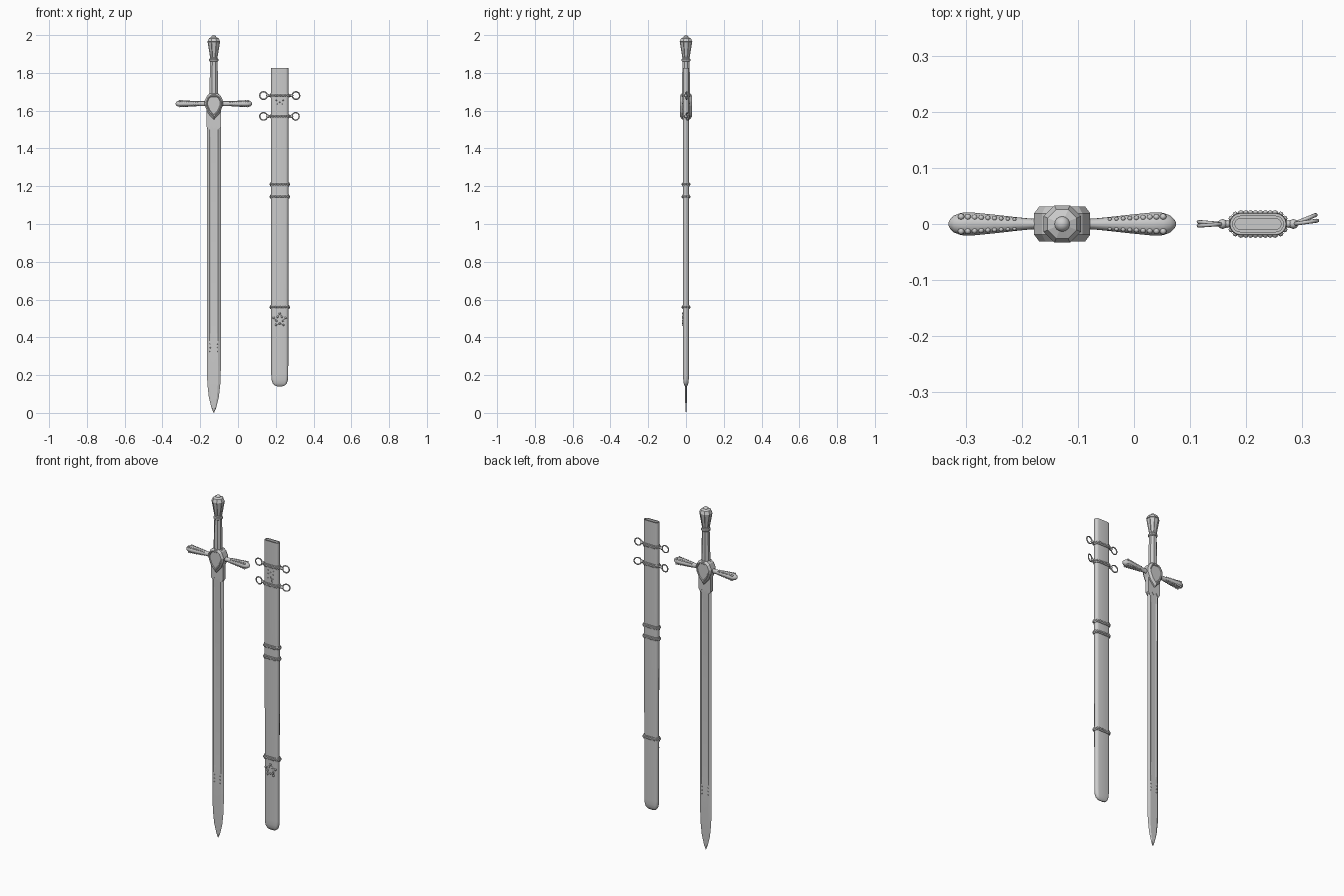
import bpy, bmesh
from math import sin, cos, pi, radians
from mathutils import Vector, Matrix

if "Cube" in bpy.data.objects:
    bpy.data.objects.remove(bpy.data.objects["Cube"])

SX, BX, GZ = -0.128, 0.221, 1.637   # sword axis, scabbard axis, guard height


def finish(name, bm, smooth=True, angle=35):
    bmesh.ops.recalc_face_normals(bm, faces=bm.faces)
    me = bpy.data.meshes.new(name)
    bm.to_mesh(me)
    bm.free()
    ob = bpy.data.objects.new(name, me)
    bpy.context.collection.objects.link(ob)
    if smooth:
        bpy.ops.object.select_all(action='DESELECT')
        ob.select_set(True)
        bpy.context.view_layer.objects.active = ob
        bpy.ops.object.shade_smooth_by_angle(angle=radians(angle))
    return ob


def skin(bm, rings, closed=False):
    """Bridge equal-length rings of points; cap the ends unless closed."""
    vs = [[bm.verts.new(p) for p in r] for r in rings]
    n = len(vs[0])
    pairs = list(zip(vs, vs[1:])) + ([(vs[-1], vs[0])] if closed else [])
    side = [bm.faces.new((a[i], a[(i + 1) % n], b[(i + 1) % n], b[i]))
            for a, b in pairs for i in range(n)]
    if not closed:
        bm.faces.new(vs[0][::-1])
        bm.faces.new(vs[-1])
    return side


def loft(name, rings, smooth=True, closed=False, angle=35):
    bm = bmesh.new()
    skin(bm, rings, closed)
    return finish(name, bm, smooth, angle)


def oval(cx, rx, ry, z, n=8):
    return [(cx + rx * cos(2 * pi * (i + .5) / n), ry * sin(2 * pi * (i + .5) / n), z) for i in range(n)]


def slot(a, b, z, n=8):
    """Rounded bar outline of half-width a and half-depth b."""
    pts = []
    for s, start in ((1, -pi / 2), (-1, pi / 2)):
        for i in range(n + 1):
            t = start + pi * i / n
            pts.append((BX + s * (a - b) + b * cos(t), b * sin(t), z))
    return pts


def beads(name, spots):
    bm = bmesh.new()
    for p, r in spots:
        bmesh.ops.create_uvsphere(bm, u_segments=8, v_segments=6, radius=r, matrix=Matrix.Translation(p))
    return finish(name, bm, angle=80)


def star_points(cx, cz, y, r, inner):
    return [(cx + (r if i % 2 == 0 else inner) * sin(pi * i / 5), y,
             cz + (r if i % 2 == 0 else inner) * cos(pi * i / 5)) for i in range(10)]


# blade: edge, bevel ridge and fuller, tapering to the tip
def blade_ring(z, w, t, f):
    half = [(w, 0), (w * .62, t), (w * .4, t - f), (0, t - f)]
    right = half[:0:-1]
    p = [(x, -y) for x, y in half[::-1]]
    p += [(x, y) for x, y in half[1:]]
    p += [(-x, y) for x, y in right[1:]] + [(-w, 0)] + [(-x, -y) for x, y in half[1:3]]
    return [(SX + x, y, z) for x, y in p]


loft("blade", [blade_ring(*s) for s in (
    (0, .001, .0008, 0), (.025, .012, .003, 0), (.08, .026, .005, 0), (.15, .034, .006, 0),
    (.23, .037, .007, 0), (.38, .037, .008, 0), (.42, .037, .008, .003),
    (1.46, .037, .009, .003), (1.50, .037, .009, 0), (1.62, .037, .009, 0))], angle=10)

# collar wrapping the blade under the guard
collar = [(-.039, 1.62), (.039, 1.62), (.039, 1.515), (.028, 1.50), (.014, 1.52), (0, 1.505),
          (-.014, 1.52), (-.028, 1.50), (-.039, 1.515)]
loft("blade_collar", [[(SX + x, y, z) for x, z in collar] for y in (-.011, .011)], False)
beads("blade_studs", [((SX + x, s * .008, z), .003) for s in (-1, 1) for x in (-.019, .019)
                      for z in (.325, .345, .365)])

# shield-shaped guard block with a recessed panel on both faces
right = [(0, -.085), (.03, -.052), (.047, -.012), (.05, .012), (.036, .042), (.022, .053)]
shield = right + [(-x, z) for x, z in right[:0:-1]]
loft("guard_block", [[(SX + x * k, y, GZ + z * k) for x, z in shield] for y, k in (
    (-.027, .68), (-.031, .74), (-.031, .82), (-.019, 1), (.019, 1), (.031, .82), (.031, .74), (.027, .68))], False)

# guard arms with two tapering rows of beads on top and underneath
for s, side in ((-1, "left"), (1, "right")):
    rings = []
    for d, hy, hz in ((.03, .011, .014), (.055, .0095, .013), (.08, .012, .013), (.12, .0165, .015),
                      (.16, .0205, .018), (.18, .02, .018), (.193, .015, .014), (.2, .008, .008), (.203, .002, .002)):
        rings.append([(SX + s * d, hy * cos(pi * i / 8), GZ + hz * sin(pi * i / 8)) for i in range(16)])
    loft("guard_arm_" + side, rings)
    beads("guard_beads_" + side, [((SX + s * (.085 + .095 * t), u * (.0085 + .0045 * t), GZ + v * (.0095 + .004 * t)),
                                   .0035 + .0025 * t) for t in (i / 8 for i in range(9))
                                  for u in (-1, 1) for v in (-1, 1)])

# faceted grip with collars at both ends
loft("grip", [oval(SX, r, r * .95, z) for z, r in ((1.67, .025), (1.72, .0245), (1.79, .023), (1.87, .021))], False)
for name, z, r in (("grip_lower_ring", 1.682, .029), ("grip_upper_ring", 1.868, .025)):
    loft(name, [oval(SX, r * k, r * k, z + d, 16) for d, k in ((-.008, .85), (-.004, 1), (.004, 1), (.008, .85))])

# eight-sided pommel with sunken panels and a cap ball
bm = bmesh.new()
faces = skin(bm, [oval(SX, r, r, z) for z, r in ((1.87, .020), (1.88, .021), (1.965, .036), (1.983, .028), (1.989, .014))])
bmesh.ops.recalc_face_normals(bm, faces=bm.faces)
bmesh.ops.inset_individual(bm, faces=faces[8:16], thickness=.003, depth=-.003)
finish("pommel", bm, False)
bm = bmesh.new()
bmesh.ops.create_uvsphere(bm, u_segments=16, v_segments=10, radius=.014, matrix=Matrix.Translation((SX, 0, 1.986)))
finish("pommel_ball", bm)

# scabbard: hollow sleeve with a rounded foot
outer = [(.012, .003, .14), (.027, .008, .145), (.038, .012, .157), (.043, .0145, .175), (.045, .015, .20), (.046, .015, 1.825)]
loft("scabbard", [slot(*r) for r in outer] + [slot(.041, .010, 1.825), slot(.041, .010, .22)])

# bands: a moulded strip carrying a ring of beads
for k, z in enumerate((1.68, 1.57, 1.21, 1.145, .56)):
    loft("band_%d" % (k + 1), [slot(.045 + e, .014 + e, z + d) for e, d in
         ((0, -.011), (.005, -.011), (.006, -.006), (.004, 0), (.006, .006), (.005, .011), (0, .011))], closed=True)
    path = [Vector(p) for p in slot(.05, .0195, z, 6)]
    spots = []
    for a, b in zip(path, path[1:] + path[:1]):
        n = max(1, round((b - a).length / .0085))
        spots += [(a.lerp(b, i / n), .0052) for i in range(n)]
    beads("band_beads_%d" % (k + 1), spots)

# hanging rings on the two upper bands, each with a small knob
for z, name, turns in ((1.68, "upper", (-4, 8)), (1.57, "lower", (5, 22))):
    for s, turn in zip((-1, 1), turns):
        t = radians(turn)
        hinge = Vector((BX + s * .063, 0, z))
        bpy.ops.mesh.primitive_torus_add(major_segments=24, minor_segments=8, major_radius=.02, minor_radius=.0035,
                                         location=hinge + Vector((s * cos(t), s * sin(t) if s > 0 else sin(t), 0)) * .023,
                                         rotation=(pi / 2, 0, t * 1.0 if s > 0 else -t))
        ob = bpy.context.object
        ob.name = "ring_%s_%s" % (name, "left" if s < 0 else "right")
        bpy.ops.object.shade_smooth()
        beads("ring_knob_%s_%d" % (name, s), [(hinge, .009), (hinge - Vector((s * .008, 0, 0)), .007)])

# front ornaments: raised star with studs above, outlined star below
loft("upper_star", [star_points(BX, 1.605, y, .019, .008) for y in (-.014, -.019)], False)
beads("upper_studs", [((BX + x, -.015, z), .0035) for x, z in
                      ((-.015, 1.635), (.015, 1.635), (-.018, 1.655), (.018, 1.655), (0, 1.645))])
cu = bpy.data.curves.new("lower_star", 'CURVE')
cu.dimensions, cu.bevel_depth, cu.bevel_resolution = '3D', .003, 1
sp = cu.splines.new('POLY')
pts = star_points(BX, .493, -.016, .034, .019)
sp.points.add(len(pts) - 1)
for p, c in zip(sp.points, pts):
    p.co = (*c, 1)
sp.use_cyclic_u = True
bpy.context.collection.objects.link(bpy.data.objects.new("lower_star", cu))
beads("lower_studs", [(p, .0055) for p in pts])
